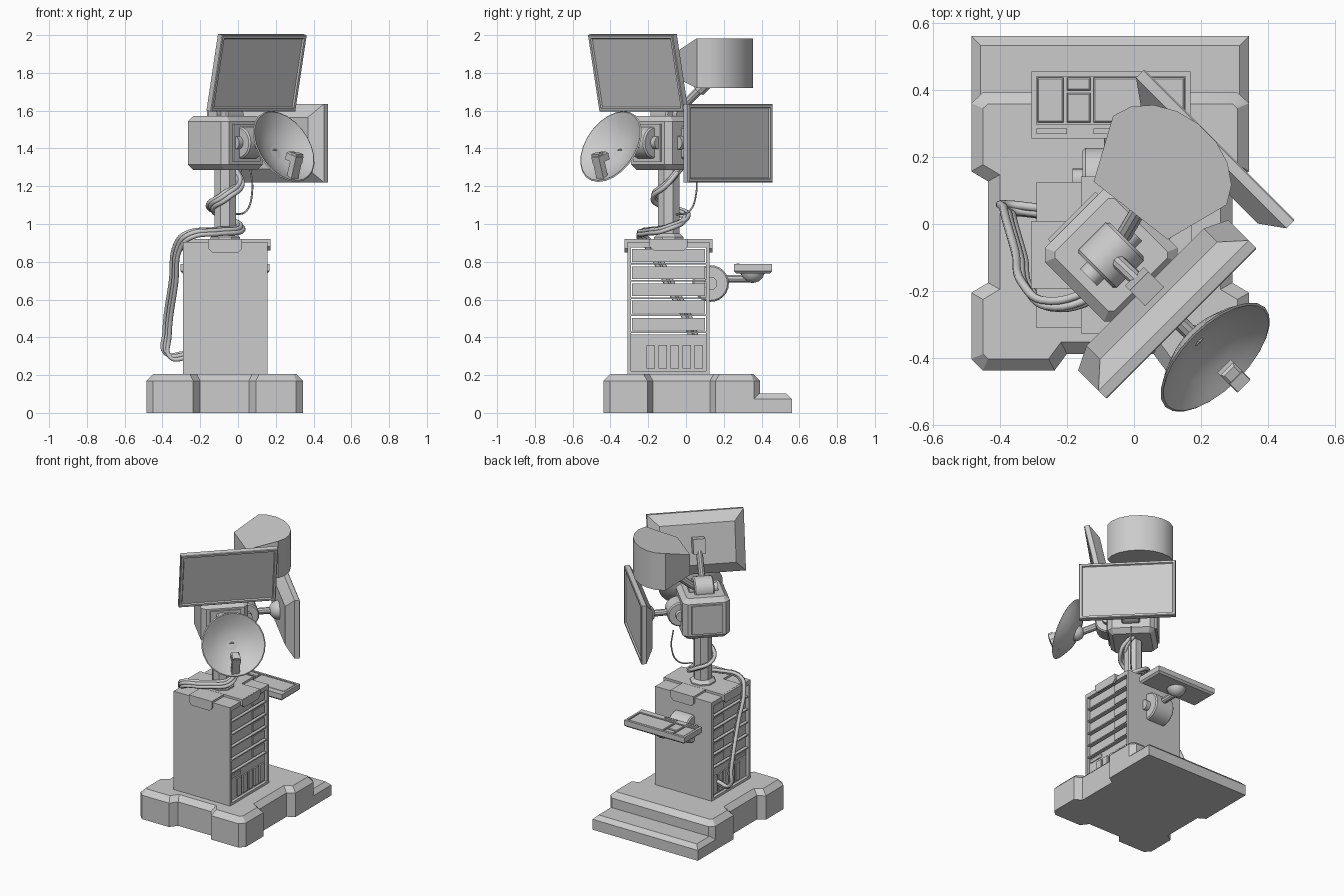
import bpy, bmesh, math
from mathutils import Matrix, Vector

if "Cube" in bpy.data.objects:
    bpy.data.objects.remove(bpy.data.objects["Cube"])

S = math.sqrt(0.5)
PX, PY = -0.068, -0.092          # axis of cabinet, pole and head


def finish(bm, name, M=Matrix()):
    bmesh.ops.recalc_face_normals(bm, faces=bm.faces[:])
    me = bpy.data.meshes.new(name)
    bm.to_mesh(me)
    bm.free()
    me.shade_smooth()
    me.set_sharp_from_angle(angle=math.radians(30))
    ob = bpy.data.objects.new(name, me)
    ob.matrix_world = M
    bpy.context.collection.objects.link(ob)
    return ob


def frame(pos, out, axis):
    """Local z = out, local x = axis (made perpendicular)."""
    z = Vector(out).normalized()
    y = z.cross(Vector(axis)).normalized()
    x = y.cross(z)
    M = Matrix((x, y, z)).transposed().to_4x4()
    M.translation = Vector(pos)
    return M


def loft(name, rings, M=Matrix()):
    bm = bmesh.new()
    vs = [[bm.verts.new(p) for p in r] for r in rings]
    n = len(vs[0])
    for a, b in zip(vs, vs[1:]):
        for i in range(n):
            bm.faces.new((a[i], a[(i + 1) % n], b[(i + 1) % n], b[i]))
    bm.faces.new(vs[0])
    bm.faces.new(vs[-1])
    return finish(bm, name, M)


def plate(name, outline, z0, z1, top=0.0, bottom=0.0, M=Matrix()):
    """Extruded outline with chamfered top and bottom rims."""
    bm = bmesh.new()
    lo = [bm.verts.new((x, y, z0 + bottom)) for x, y in outline]
    hi = [bm.verts.new((x, y, z1 - top)) for x, y in outline]
    n = len(lo)
    for i in range(n):
        j = (i + 1) % n
        bm.faces.new((lo[i], lo[j], hi[j], hi[i]))
    ends = [(bm.faces.new(lo[::-1]), bottom, -1), (bm.faces.new(hi), top, 1)]
    bm.normal_update()
    for f, c, s in ends:
        if c:
            bmesh.ops.inset_region(bm, faces=[f], thickness=c, use_even_offset=True)
            bmesh.ops.translate(bm, verts=f.verts[:], vec=(0, 0, s * c))
    return finish(bm, name, M)


def rect(x0, x1, y0, y1, c=0.0):
    if not c:
        return [(x0, y0), (x1, y0), (x1, y1), (x0, y1)]
    return [(x0 + c, y0), (x1 - c, y0), (x1, y0 + c), (x1, y1 - c),
            (x1 - c, y1), (x0 + c, y1), (x0, y1 - c), (x0, y0 + c)]


def box(name, x0, x1, y0, y1, z0, z1, c=0.0, M=Matrix()):
    return plate(name, rect(x0, x1, y0, y1), z0, z1, c, 0, M)


def lathe(name, prof, n, M=Matrix(), turn=0.0):
    return loft(name, [[(max(r, 1e-4) * math.cos(turn + math.tau * i / n),
                         max(r, 1e-4) * math.sin(turn + math.tau * i / n), z)
                        for i in range(n)] for r, z in prof], M)


def rod(name, a, b, r, n=10):
    a, b = Vector(a), Vector(b)
    d = b - a
    side = (1, 0, 0) if abs(d.normalized().x) < 0.8 else (0, 1, 0)
    return lathe(name, [(r, 0), (r, d.length)], n, frame(a, d, side))


def hinge(name, M, r=0.085, w=0.06):
    """Drum hinge along local x with a hub each side."""
    A = M @ Matrix.Rotation(math.pi / 2, 4, 'Y')
    c = 0.008
    lathe(name, [(0.035, -w - 0.03), (0.035, -w), (r - c, -w), (r, c - w), (r, w - c),
                 (r - c, w), (0.035, w), (0.035, w + 0.03)], 24, A)


def ball(name, M, r=0.06):
    lathe(name, [(r * math.cos(t), r * math.sin(t))
                 for t in [math.radians(a) for a in (-90, -60, -35, -12, 0)]], 20, M)


def monitor(name, M, w=0.634, h=0.414):
    """Screen facing local z, recessed glass, tapered back."""
    def ring(d, z):
        x, y = w / 2 - d, h / 2 - d
        return [(-x, -y, z), (x, -y, z), (x, y, z), (-x, y, z)]
    loft(name, [ring(0.07, -0.085), ring(0.0, -0.035), ring(0.0, -0.004), ring(0.004, 0),
                ring(0.018, 0), ring(0.022, -0.01)], M)


# stepped base with notched sides
half = [(-0.237, -0.437), (-0.45, -0.437), (-0.485, -0.402), (-0.485, -0.205), (-0.435, -0.175),
        (-0.435, 0.127), (-0.485, 0.157), (-0.485, 0.36), (-0.45, 0.392)]
notch = [(-0.2, -0.387)]
base = notch + half
mir = [(-0.142 - x + 0.0, y) for x, y in reversed(base)]
plate("base", (base + mir)[::-1], 0, 0.205, 0.035)
plate("rear_step", rect(-0.485, 0.343, 0.35, 0.56), 0, 0.102, 0.028)

# cabinet shell, open on both sides
X0, X1, Y0, Y1 = -0.29, 0.155, -0.31, 0.125
box("cabinet_front", X0, X1, Y0, Y0 + 0.018, 0.2, 0.905)
box("cabinet_back", X0, X1, Y1 - 0.018, Y1, 0.2, 0.905)
box("cabinet_roof", X0, X1, Y0, Y1, 0.875, 0.905)
box("cabinet_floor", X0, X1, Y0, Y1, 0.2, 0.222)
# cap with wrapped tabs
box("cap_cross_x", X0 - 0.003, X1 + 0.012, PY - 0.1, PY + 0.1, 0.9, 0.921)
box("cap_cross_y", PX - 0.09, PX + 0.09, Y0 - 0.015, Y1 + 0.015, 0.9, 0.92)
for k, s in (("left", -1), ("right", 1)):
    M = Matrix.Translation((PX + s * 0.231, PY, 0)) @ Matrix.Rotation(s * math.pi / 2, 4, 'Z')
    loft("cap_tab_" + k, [[(x, y, z) for x, z in ((-0.1, 0.92), (-0.1, 0.88), (-0.08, 0.86),
         (0.08, 0.86), (0.1, 0.88), (0.1, 0.92))] for y in (-0.008, 0.008)], M)
for k, y in (("front", Y0 - 0.008), ("back", Y1 + 0.008)):
    loft("cap_tab_" + k, [[(PX + x, y + d, z) for x, z in ((-0.09, 0.92), (-0.09, 0.87), (-0.07, 0.85),
         (0.07, 0.85), (0.09, 0.87), (0.09, 0.92))] for d in (-0.008, 0.008)])
# rack drawers, both ends showing
for i in range(5):
    z = 0.80 - 0.091 * i
    box(f"drawer_{i}", X0 + 0.02, X1 - 0.02, -0.285, 0.1, z, z + 0.067)
    box(f"drawer_panel_{i}", X0 + 0.014, X1 - 0.014, -0.033, 0.095, z + 0.006, z + 0.061)
    box(f"drawer_shelf_{i}", X0 + 0.005, X1 - 0.005, Y0 + 0.01, Y1 - 0.01, z - 0.014, z - 0.006)
box("power_unit", X0 + 0.02, X1 - 0.02, -0.29, 0.105, 0.222, 0.415)
box("power_label", X0 + 0.014, X1 - 0.014, -0.28, -0.165, 0.38, 0.402)
for i in range(5):
    y = -0.21 + 0.064 * i
    box(f"power_fin_{i}", X0 + 0.01, X1 - 0.01, y, y + 0.045, 0.235, 0.36)

# rear keyboard tray and its joint
hinge("tray_hinge", frame((PX - 0.01, 0.13, 0.685), (0, 1, 0), (1, 0, 0)), 0.097, 0.075)
rod("tray_arm", (PX, 0.2, 0.71), (PX, 0.34, 0.71), 0.022)
ball("tray_ball", Matrix.Translation((PX, 0.352, 0.752)), 0.065)
plate("tray", rect(-0.305, 0.168, 0.255, 0.455), 0.738, 0.775, 0, 0.012)
for k, r in enumerate(((-0.305, 0.168, 0.44, 0.455), (-0.305, 0.168, 0.255, 0.297),
                       (-0.305, -0.29, 0.255, 0.455), (0.154, 0.168, 0.255, 0.455))):
    box(f"tray_rim_{k}", *r, 0.77, 0.787)
for k, r in enumerate(((-0.288, -0.21, 0.303, 0.436), (-0.2, -0.13, 0.303, 0.39),
                       (-0.2, -0.13, 0.398, 0.436), (-0.12, 0.15, 0.303, 0.436))):
    box(f"key_panel_{k}", *r, 0.772, 0.785, 0.004)
for k, x in enumerate((-0.29, -0.12)):
    box(f"tray_button_{k}", x, x + 0.09, 0.268, 0.284, 0.785, 0.792)

# pole and head
lathe("pole", [(0.085, 0.915), (0.085, 0.93), (0.062, 0.95), (0.062, 1.3)], 8,
      Matrix.Translation((PX, PY, 0)), math.pi / 8)
HM = Matrix.Translation((PX, PY, 0)) @ Matrix.Rotation(math.pi / 4, 4, 'Z')
plate("head", rect(-0.155, 0.155, -0.155, 0.155, 0.03), 1.285, 1.572, 0.03, 0.03, HM)
for k, y in enumerate((-0.158, 0.158)):
    box(f"head_panel_{k}", -0.1, 0.1, y - 0.008, y + 0.008, 1.33, 1.53, 0, HM)


def around(d, z, sy=-1):
    return Vector((PX + d * S, PY + sy * d * S, z))


# upper screen leaning forward
t = math.radians(12)
n1 = Vector((S * math.cos(t), -S * math.cos(t), -math.sin(t)))
c1 = Vector((0.112, -0.267, 1.797))
monitor("upper_screen", frame(c1, n1, (S, S, 0)))
hinge("top_hinge", frame(around(0, 1.58), (0, 0, 1), (S, S, 0)), 0.08, 0.065)
rod("upper_screen_arm", around(0.02, 1.62), c1 - n1 * 0.12, 0.022)
box("upper_screen_bracket", -0.04, 0.04, -0.05, 0.05, -0.15, -0.07, 0.015, frame(c1, n1, (S, S, 0)))

# side screen
c2 = Vector((0.255, 0.236, 1.428))
monitor("side_screen", frame(c2, (S, S, 0), (-S, S, 0)))
hinge("side_hinge", frame(around(0.155, 1.43, 1), (S, S, 0), (S, -S, 0)))
rod("side_arm", around(0.22, 1.43, 1), c2 - Vector((0.09, 0.09, 0)), 0.022)
ball("side_ball", frame(c2 - Vector((0.058, 0.058, 0)), (S, S, 0), (S, -S, 0)), 0.065)

# dish with feed horn
nd = Vector((0.63, -0.63, 0.45)).normalized()
cd = Vector((0.242, -0.397, 1.41))
lathe("dish", [(0, -0.085), (0.07, -0.077), (0.135, -0.053), (0.185, -0.02), (0.21, 0.0), (0.203, 0.004),
               (0.18, -0.011), (0.13, -0.042), (0.07, -0.064), (0, -0.072)], 24, frame(cd, nd, (S, S, 0)))
hinge("dish_hinge", frame(around(0.16, 1.43), (S, -S, 0), (S, S, 0)))
rod("dish_arm", around(0.22, 1.43), cd - nd * 0.08, 0.024)
ball("dish_ball", frame(cd - nd * 0.068, nd, (S, S, 0)), 0.055)
FM = frame((0.287, -0.442, 1.24), (0.22, -0.22, 1), (S, S, 0))
box("feed_post", -0.026, 0.026, -0.018, 0.018, 0, 0.14, 0, FM)
box("feed_horn", -0.028, 0.028, -0.02, 0.055, 0.09, 0.135, 0.008, FM)

# rounded sensor drum
prof = [(0, 0.14), (0, -0.14), (0.19, -0.215), (0.245, -0.19), (0.29, -0.14), (0.318, -0.075),
        (0.328, 0), (0.318, 0.075), (0.29, 0.14), (0.245, 0.19), (0.19, 0.215)]
loft("sensor_drum", [[(u, v, (zs if u == 0 else zb)) for u, v in prof]
                     for zs, zb in ((1.77, 1.72), (1.915, 1.983))],
     Matrix.Translation((-0.01, 0.04, 0)) @ Matrix.Rotation(math.radians(52), 4, 'Z'))
rod("sensor_arm", (-0.04, -0.05, 1.59), (0.06, 0.12, 1.76), 0.024)
rod("sensor_collar", (0.03, 0.07, 1.71), (0.06, 0.12, 1.76), 0.035)


# cables
def cable(name, pts, r):
    cu = bpy.data.curves.new(name, 'CURVE')
    cu.dimensions = '3D'
    cu.bevel_depth = r
    cu.bevel_resolution = 1
    cu.resolution_u = 6
    sp = cu.splines.new('BEZIER')
    sp.bezier_points.add(len(pts) - 1)
    for b, p in zip(sp.bezier_points, pts):
        b.co = p
        b.handle_left_type = b.handle_right_type = 'AUTO'
    bpy.context.collection.objects.link(bpy.data.objects.new(name, cu))


main = [(-0.27, 0.03, 0.31), (-0.37, 0.04, 0.31), (-0.375, 0.03, 0.42), (-0.34, -0.1, 0.7),
        (-0.315, -0.2, 0.89), (-0.26, -0.245, 0.945), (-0.11, -0.21, 0.965), (0.015, -0.1, 0.985),
        (-0.06, -0.005, 1.04), (-0.145, -0.09, 1.09), (-0.07, -0.172, 1.15), (0.01, -0.1, 1.22),
        (-0.01, -0.04, 1.29)]
for k, (dx, dy, dz) in enumerate(((0, 0, 0), (-0.014, 0.018, 0.006), (0.012, -0.004, -0.016))):
    cable(f"cable_{k}", [(x + dx, y + dy, z + dz) for x, y, z in main], 0.013)
cable("thin_cable", [(0.065, 0.05, 1.3), (0.075, 0.055, 1.17), (0.045, 0.02, 1.07), (-0.02, -0.05, 1.05)], 0.005)
